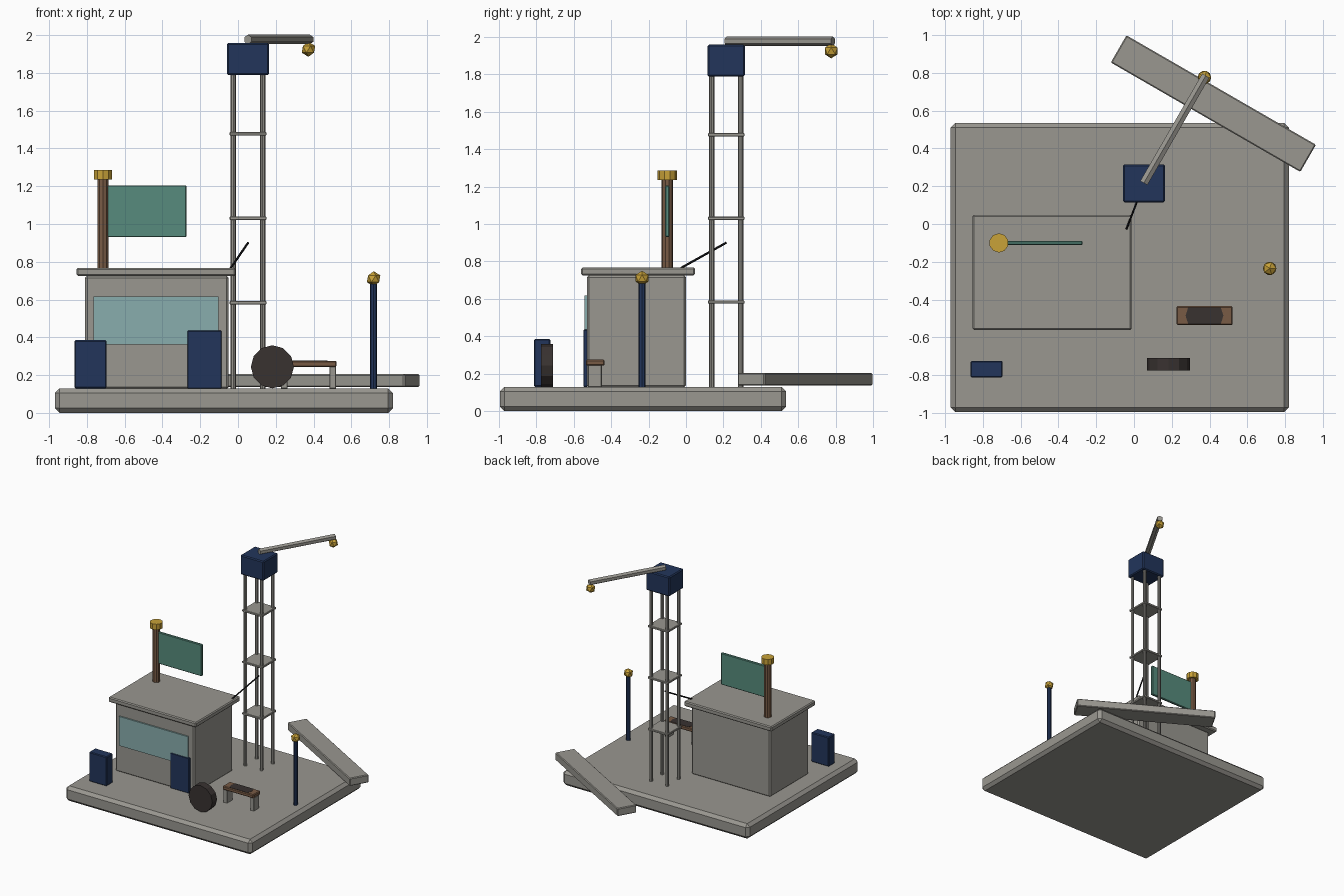
import bpy, bmesh, math
from mathutils import Vector, Matrix

if "Cube" in bpy.data.objects:
    bpy.data.objects.remove(bpy.data.objects["Cube"])


def mat(name, r, g, b):
    m = bpy.data.materials.new(name)
    m.diffuse_color = (r, g, b, 1)
    m.use_nodes = True
    m.node_tree.nodes["Principled BSDF"].inputs["Base Color"].default_value = m.diffuse_color
    return m


GREY = mat("concrete grey", 0.32, 0.31, 0.28)
NAVY = mat("navy blue", 0.016, 0.036, 0.105)
GOLD = mat("gold", 0.58, 0.36, 0.04)
TEAL = mat("teal cloth", 0.095, 0.26, 0.205)
GLASS = mat("pale glass", 0.25, 0.42, 0.42)
BROWN = mat("wood brown", 0.19, 0.105, 0.06)
DARK = mat("dark rubber", 0.04, 0.032, 0.03)
BLACK = mat("cable black", 0.01, 0.01, 0.012)


def finish(name, bm, material):
    bmesh.ops.recalc_face_normals(bm, faces=bm.faces)
    me = bpy.data.meshes.new(name)
    bm.to_mesh(me)
    bm.free()
    me.materials.append(material)
    ob = bpy.data.objects.new(name, me)
    bpy.context.collection.objects.link(ob)
    return ob


def box(name, lo, hi, material, bevel=0.006, turn=0):
    """Chamfered box between two corners, turned about its own vertical axis."""
    lo, hi = Vector(lo), Vector(hi)
    bm = bmesh.new()
    bmesh.ops.create_cube(bm, size=1)
    bmesh.ops.scale(bm, vec=hi - lo, verts=bm.verts)
    if bevel:
        bmesh.ops.bevel(bm, geom=bm.edges[:], offset=bevel, segments=1, affect='EDGES')
    bmesh.ops.rotate(bm, matrix=Matrix.Rotation(math.radians(turn), 3, 'Z'), verts=bm.verts)
    bmesh.ops.translate(bm, vec=(lo + hi) / 2, verts=bm.verts)
    return finish(name, bm, material)


def rod(name, a, b, radius, sides, material, spin=0):
    """Flat-sided cylinder from point a to point b."""
    a, b = Vector(a), Vector(b)
    bm = bmesh.new()
    bmesh.ops.create_cone(bm, cap_ends=True, segments=sides, radius1=radius,
                          radius2=radius, depth=(b - a).length)
    bmesh.ops.rotate(bm, matrix=Matrix.Rotation(math.radians(spin), 3, 'Z'), verts=bm.verts)
    q = (b - a).to_track_quat('Z', 'Y')
    bmesh.ops.rotate(bm, matrix=q.to_matrix(), verts=bm.verts)
    bmesh.ops.translate(bm, vec=(a + b) / 2, verts=bm.verts)
    return finish(name, bm, material)


def ball(name, centre, radius, material):
    bm = bmesh.new()
    bmesh.ops.create_icosphere(bm, subdivisions=1, radius=radius)
    bmesh.ops.translate(bm, vec=centre, verts=bm.verts)
    return finish(name, bm, material)


# Ground slab and the loose beam behind it
box("base_slab", (-0.97, -0.995, 0), (0.82, 0.535, 0.13), GREY, 0.025)
box("fallen_beam", (0.42 - 0.579, 0.637 - 0.083, 0.137), (0.42 + 0.579, 0.637 + 0.083, 0.205),
    GREY, 0.006, -30)

# Hut with roof, window and door
box("hut_body", (-0.81, -0.53, 0.125), (-0.05, 0.0, 0.727), GREY, 0.012)
box("hut_roof", (-0.855, -0.56, 0.725), (-0.012, 0.048, 0.768), GREY, 0.008)
box("window", (-0.765, -0.542, 0.363), (-0.103, -0.525, 0.617), GLASS, 0)
box("door", (-0.267, -0.548, 0.13), (-0.087, -0.525, 0.435), NAVY, 0.003)

# Flag on the roof
rod("flag_pole", (-0.715, -0.1, 0.76), (-0.715, -0.1, 1.24), 0.03, 10, BROWN)
rod("flag_pole_cap", (-0.715, -0.1, 1.235), (-0.715, -0.1, 1.285), 0.051, 10, GOLD)
box("flag", (-0.695, -0.111, 0.93), (-0.272, -0.089, 1.205), TEAL, 0.005)

# Lattice tower: four legs, three plates, head box
TX, TY = 0.053, 0.215
for i, (sx, sy) in enumerate([(-1, -1), (1, -1), (1, 1), (-1, 1)]):
    x, y = TX + sx * 0.078, TY + sy * 0.078
    rod(f"tower_leg_{i + 1}", (x, y, 0.125), (x, y, 1.8), 0.014, 8, GREY)
for i, z in enumerate((0.583, 1.03, 1.477)):
    box(f"tower_plate_{i + 1}", (TX - 0.097, TY - 0.097, z - 0.009),
        (TX + 0.097, TY + 0.097, z + 0.009), GREY, 0.003)
box("tower_head", (TX - 0.112, TY - 0.1, 1.788), (TX + 0.112, TY + 0.1, 1.958), NAVY, 0.008)

# Boom with hanging lamp, and cable down to the roof
rod("boom", (0.052, 0.217, 1.977), (0.38, 0.785, 1.977), 0.025, 6, GREY)
ball("boom_lamp", (0.373, 0.776, 1.925), 0.04, GOLD)
rod("cable", (-0.04, -0.027, 0.765), (0.053, 0.215, 0.9), 0.006, 6, BLACK)

# Lamp post
rod("lamp_post", (0.718, -0.235, 0.125), (0.718, -0.235, 0.69), 0.018, 8, NAVY)
ball("post_lamp", (0.718, -0.235, 0.71), 0.04, GOLD)

# Storage cabinet and tyre
box("cabinet", (-0.865, -0.812, 0.13), (-0.695, -0.725, 0.385), NAVY, 0.006)
rod("tyre", (0.182, -0.775, 0.244), (0.182, -0.71, 0.244), 0.114, 12, DARK)

# Bench with a worn dark patch on the seat
box("bench_seat", (0.225, -0.535, 0.243), (0.522, -0.435, 0.275), BROWN, 0.006)
for side, x in (("left", 0.245), ("right", 0.502)):
    box(f"bench_leg_{side}", (x - 0.018, -0.525, 0.128), (x + 0.018, -0.45, 0.246), GREY, 0.003)
bm = bmesh.new()
bmesh.ops.create_cone(bm, cap_ends=True, segments=12, radius1=0.1, radius2=0.1, depth=0.003)
for v in bm.verts:
    v.co = Vector((0.373 + v.co.x, -0.485 + max(-0.043, min(0.043, v.co.y)), 0.2755 + v.co.z))
bmesh.ops.remove_doubles(bm, verts=bm.verts, dist=0.0001)
bmesh.ops.dissolve_degenerate(bm, edges=bm.edges, dist=0.0001)
finish("seat_patch", bm, DARK)
